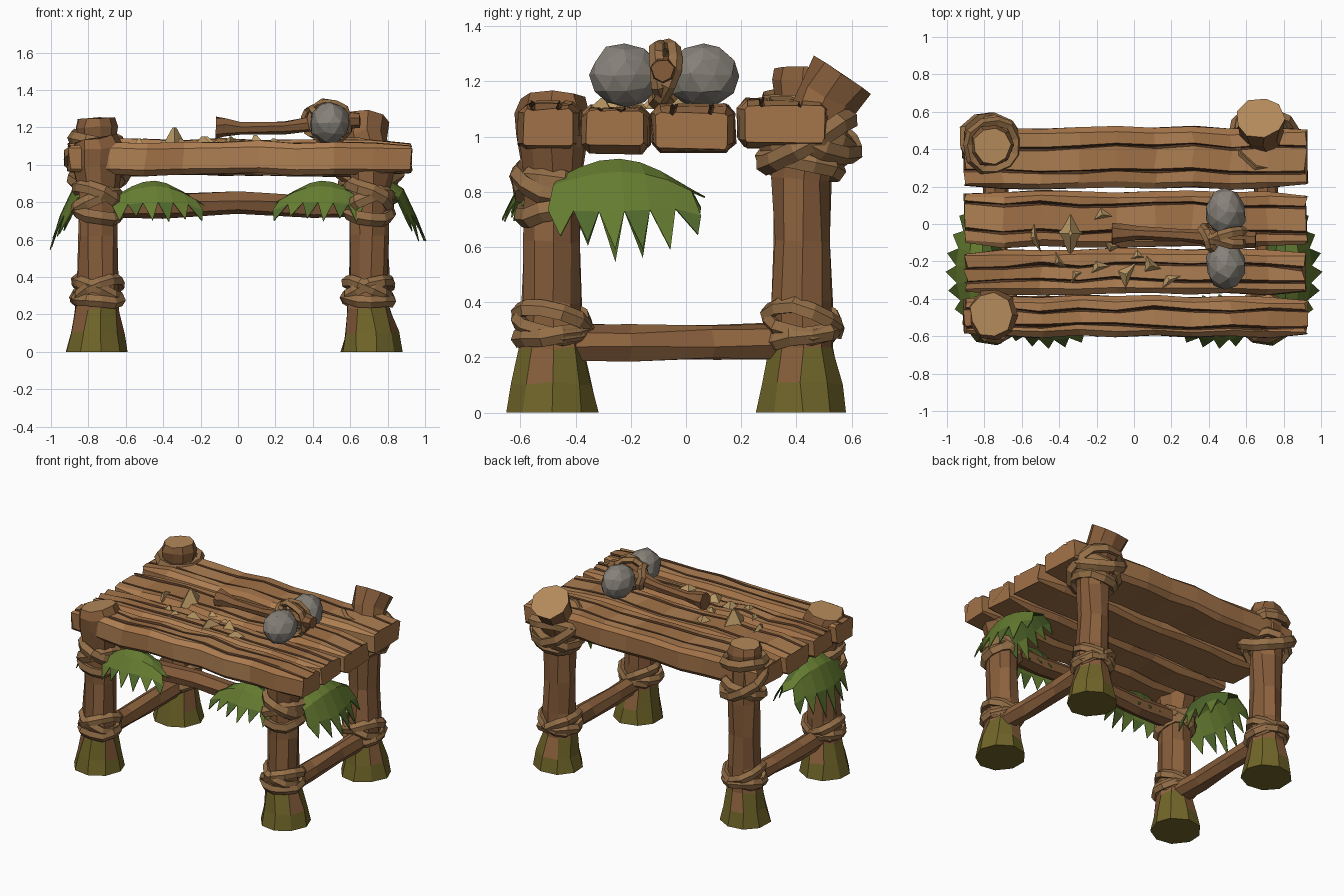
import bpy, bmesh, math, random
from mathutils import Vector, Matrix

if "Cube" in bpy.data.objects:
    bpy.data.objects.remove(bpy.data.objects["Cube"])
random.seed(7)
V = Vector


def mat(name, r, g, b):
    m = bpy.data.materials.new(name)
    m.diffuse_color = (r, g, b, 1)
    m.use_nodes = True
    m.node_tree.nodes["Principled BSDF"].inputs["Base Color"].default_value = m.diffuse_color
    return m


PLANK = mat("plank_wood", .36, .17, .065)
PLANK2 = mat("plank_wood_pale", .42, .21, .085)
BARK = mat("bark", .23, .105, .042)
BARK2 = mat("bark_light", .28, .13, .05)
DARK = mat("dark_wood", .10, .045, .02)
MOSS = mat("moss", .16, .13, .022)
CUT = mat("cut_wood", .45, .25, .10)
ROPE = mat("rope_fibre", .30, .16, .065)
LEAF = mat("leaf", .13, .20, .03)
LEAF2 = mat("leaf_dark", .08, .14, .025)
STONE = mat("stone", .24, .22, .19)
CHIP = mat("wood_chip", .52, .34, .14)


def finish(bm, name, mats):
    bmesh.ops.recalc_face_normals(bm, faces=bm.faces)
    me = bpy.data.meshes.new(name)
    bm.to_mesh(me)
    bm.free()
    for m in mats:
        me.materials.append(m)
    ob = bpy.data.objects.new(name, me)
    bpy.context.collection.objects.link(ob)
    return ob


def jit(a):
    return V([random.uniform(-a, a) for _ in range(3)])


def loft(name, rings, mats, pick=lambda i, k: 0, closed=False, cap=0):
    """Skin a list of point rings; pick(ring, side) gives the material slot."""
    bm = bmesh.new()
    vs = [[bm.verts.new(p) for p in r] for r in rings]
    n, m = len(vs), len(vs[0])
    for i in range(n if closed else n - 1):
        a, b = vs[i], vs[(i + 1) % n]
        for k in range(m):
            f = bm.faces.new((a[k], a[(k + 1) % m], b[(k + 1) % m], b[k]))
            f.material_index = pick(i, k)
    if not closed:
        bm.faces.new(vs[0][::-1]).material_index = pick(0, 0)
        bm.faces.new(vs[-1]).material_index = cap
    return finish(bm, name, mats)


def log(name, path, mats, sides=8, rough=.007, **kw):
    """Rough timber along (x, y, z, radius) stations."""
    pts = [V(p[:3]) for p in path]
    rings = []
    for i, p in enumerate(pts):
        t = (pts[min(i + 1, len(pts) - 1)] - pts[max(i - 1, 0)]).normalized()
        if i == 0 and abs(t.z) > .9:
            t = V((0, 0, 1))
        u = t.cross(V((0, 1, 0)) if abs(t.y) < .8 else V((1, 0, 0))).normalized()
        v = t.cross(u)
        ring = []
        for k in range(sides):
            a = math.tau * (k + .5) / sides
            q = p + (u * math.cos(a) + v * math.sin(a)) * path[i][3] + jit(rough)
            if i == 0 and abs(t.z) > .9:
                q.z = p.z
            ring.append(q)
        rings.append(ring)
    return loft(name, rings, mats, **kw)


def rope(name, c, axis, R, r=.024):
    """Chunky closed band around an axis."""
    ax = V(axis).normalized()
    u = ax.cross(V((0, 1, 0)) if abs(ax.y) < .8 else V((1, 0, 0))).normalized()
    w = ax.cross(u)
    rings = []
    for i in range(11):
        a = math.tau * i / 11
        d = u * math.cos(a) + w * math.sin(a)
        p = V(c) + d * R + jit(.007)
        rings.append([p + d * math.cos(b) * r + ax * math.sin(b) * r * 1.4
                      for b in [math.tau * k / 5 for k in range(5)]])
    loft(name, rings, [ROPE], closed=True)


# Tabletop planks: chamfered section with two splits along the top
def plank(name, y0, y1, z0, z1, x0, x1):
    yc, w, zc, h, c = (y0 + y1) / 2, (y1 - y0) / 2, (z0 + z1) / 2, (z1 - z0) / 2, .03
    rings, N = [], 10
    drift = [random.uniform(-.02, .02) for _ in range(2)]
    for i in range(N):
        t = i / (N - 1)
        e = .018 if i in (0, N - 1) else 0
        d = .025 * math.sin(math.pi * t) + .006
        sec = [(-w + c, -h + e), (w - c, -h + e), (w - e, -h + c), (w - e, h - c), (w - c, h - e)]
        for j, n0 in enumerate((.4 * w, -.35 * w)):
            n0 += drift[j] + random.uniform(-.012, .012)
            sec += [(n0 + .009, h - e), (n0, h - d - e), (n0 - .009, h - e)]
        sec += [(-w + c, h - e), (-w + e, h - c), (-w + e, -h + c)]
        sy, sz = random.uniform(-.008, .008), random.uniform(-.008, .008)
        rings.append([V((x0 + (x1 - x0) * t + random.uniform(-.012, .012), yc + sy + y, zc + sz + z))
                      + jit(.004) for y, z in sec])
    tone = [random.randint(0, 1) for _ in range(N)]
    loft(name, rings, [PLANK, PLANK2, DARK],
         lambda i, k: 2 if k in (5, 6, 8, 9) else (tone[i] if k > 3 else 0))


plank("plank_front", -.60, -.385, .95, 1.12, -.90, .92)
plank("plank_mid_front", -.375, -.135, .945, 1.11, -.90, .91)
plank("plank_mid_back", -.12, .175, .945, 1.11, -.90, .92)
plank("plank_back", .19, .515, .965, 1.135, -.90, .92)

# Legs: flared mossy feet, trunk, differing heads
heads = {
    "front_left": (-.755, -.485, [(0, 0, 1.0, .135), (0, 0, 1.09, .14), (-.01, 0, 1.14, .115)]),
    "front_right": (.71, -.485, [(0, 0, .97, .12), (0, 0, 1.0, .11)]),
    "back_left": (-.76, .42, [(0, 0, 1.1, .10), (0, 0, 1.2, .115), (0, 0, 1.25, .10)]),
    "back_right": (.71, .42, [(0, .03, 1.0, .11), (-.03, .09, 1.13, .115), (-.035, .15, 1.22, .13)]),
}
for n, (x, y, head) in heads.items():
    s = .012 if x > 0 else -.005
    path = [(x, y, 0, .165), (x, y, .1, .145), (x - s, y, .23, .118), (x - s, y, .4, .108),
            (x - s, y, .62, .103), (x - s, y, .85, .108)]
    path += [(x + a, y + b, z, r) for a, b, z, r in head]
    log(n + "_leg", path, [BARK, BARK2, MOSS, CUT], sides=9, cap=3,
        pick=lambda i, k: 2 if i == 0 or (i == 1 and k % 3) else (k * 5 + i * 3) % 7 // 5)
    # Lower lashings
    for j, ax in enumerate([(.42, .1, 1), (-.4, .25, 1), (.05, -.15, 1)]):
        rope(f"{n}_lower_rope_{j}", (x - s, y, .33 - .045 * (j == 2)), ax, .127)
    # Upper lashings
    if n.startswith("front"):
        ups = [(0, .84, (.45, .2, 1), .125), (0, .80, (-.4, .25, 1), .125), (0, .75, (.15, -.3, 1), .12)]
    elif n == "back_left":
        ups = [(0, 1.13, (.1, -.1, 1), .135), (0, 1.0, (.45, .5, 1), .17), (0, .95, (-.3, -.3, 1), .14)]
    else:
        ups = [(.02, .99, (.1, -.55, 1), .18), (.03, 1.02, (.3, .5, 1), .18), (0, .90, (-.1, .15, 1), .14),
               (.02, .95, (-.4, -.1, 1), .155)]
    for j, (dy, z, ax, R) in enumerate(ups):
        rope(f"{n}_upper_rope_{j}", (x - s, y + dy, z), ax, R, .028)

# Stretchers between the legs
for n, x in (("left", -.74), ("right", .71)):
    log(n + "_stretcher", [(x, -.5, .255, .066), (x, -.2, .25, .066), (x, .1, .255, .064), (x, .45, .26, .07)],
        [BARK2, BARK], pick=lambda i, k: (i + k) % 2, sides=7)
log("front_stretcher", [(-.74, -.45, .79, .07), (-.4, -.45, .78, .066), (0, -.45, .80, .062),
                        (.4, -.45, .78, .066), (.7, -.45, .79, .07)], [BARK, DARK], sides=7)


# Drooping fronds: arched spine with toothed blades on both sides
def frond(name, o, along, out, L, w, drop):
    o, al, ou, up = V(o), V(along), V(out), V((0, 0, 1))
    bm, N = bmesh.new(), 6

    def pt(t, s, across, fall):
        k = (.75 + .45 * math.sin(math.pi * min(t * 1.1, 1))) * (1 if s > 0 else .75)
        spread = al * across * (t - .35) * .16
        z = .10 * math.sin(math.pi * min(t * .85 + .06, 1)) - .03 * t
        return o + al * L * t + spread + ou * (s * w * across * k) + up * (z - drop * fall * k)
    for s in (1, -1):
        rows = [[bm.verts.new(pt(i / N, s, a, f)) for i in range(N + 1)]
                for a, f in ((0, 0), (.38, .12), (.72, .48))]
        for i in range(N):
            for a, b in zip(rows, rows[1:]):
                bm.faces.new((a[i], a[i + 1], b[i + 1], b[i])).material_index = int(s < 0)
            tip = bm.verts.new(pt((i + .6) / N, s, 1, random.uniform(.78, .98)))
            bm.faces.new((rows[2][i], rows[2][i + 1], tip)).material_index = i % 2
    # Pointed end leaflet
    e = [pt(1, 1, .38, .12), pt(1, 1, 0, 0), pt(1, -1, .38, .12), pt(1, 1, 0, 0) + al * .09 - up * .05]
    bm.faces.new([bm.verts.new(p) for p in e])
    bmesh.ops.remove_doubles(bm, verts=bm.verts, dist=.001)
    ob = finish(bm, name, [LEAF, LEAF2])
    ob.modifiers.new("thickness", "SOLIDIFY").thickness = .006


for n, s in (("left", -1), ("right", 1)):
    frond(n + "_side_frond", (s * .81, -.46, .835), (0, 1, 0), (s, 0, 0), .44, .165, .33)
    frond(n + "_front_frond", (s * .63, -.50, .83), (-s, 0, 0), (0, -1, 0), .37, .14, .20)

# Stone hammer lying on the table
log("hammer_handle", [(-.12, -.05, 1.20, .06), (-.07, -.05, 1.20, .05), (.02, -.05, 1.195, .036),
                      (.25, -.06, 1.20, .034), (.38, -.07, 1.215, .04), (.52, -.08, 1.24, .055),
                      (.65, -.085, 1.24, .04)], [BARK, BARK2], sides=7, rough=.004)
for n, y in (("front", -.22), ("back", .06)):
    bm = bmesh.new()
    bmesh.ops.create_icosphere(bm, subdivisions=2, radius=1)
    for v in bm.verts:
        v.co = V((.49 + v.co.x * .108, y + v.co.y * .132, 1.222 + v.co.z * .115)) + jit(.006)
    finish(bm, f"hammer_{n}_stone", [STONE])
for j, (ax, R) in enumerate([((.25, 1, .15), .105), ((-.3, 1, -.25), .11), ((1, .5, .1), .075)]):
    rope(f"hammer_rope_{j}", (.49 - .09 * (j == 2), -.08, 1.23), ax, R, .02)

# Wood chips: x, y, length, width, height, turn
chips = [(-.53, -.07, .10, .03, .04, 1.8), (-.34, -.05, .12, .065, .10, 1.57), (-.17, .05, .07, .045, .05, .2),
         (-.31, -.27, .06, .04, .04, .7), (-.19, -.23, .07, .04, .05, .4), (-.04, -.27, .09, .05, .05, 1.2),
         (.09, -.22, .07, .05, .06, 2.4), (.19, -.30, .08, .035, .04, .6), (-.12, -.12, .05, .03, .03, 2.8),
         (.02, -.17, .05, .03, .03, .1), (-.40, -.20, .06, .03, .03, 2.2)]
for j, (x, y, l, w, h, a) in enumerate(chips):
    bm = bmesh.new()
    bmesh.ops.create_cone(bm, cap_ends=True, segments=4 if j == 1 else 3, radius1=1, radius2=.15, depth=1)
    bmesh.ops.transform(bm, verts=bm.verts, matrix=Matrix.Translation((x, y, 1.10 + h / 2))
                        @ Matrix.Rotation(a, 4, 'Z') @ Matrix.Diagonal((l, w, h, 1)))
    finish(bm, f"wood_chip_{j}", [CHIP])
